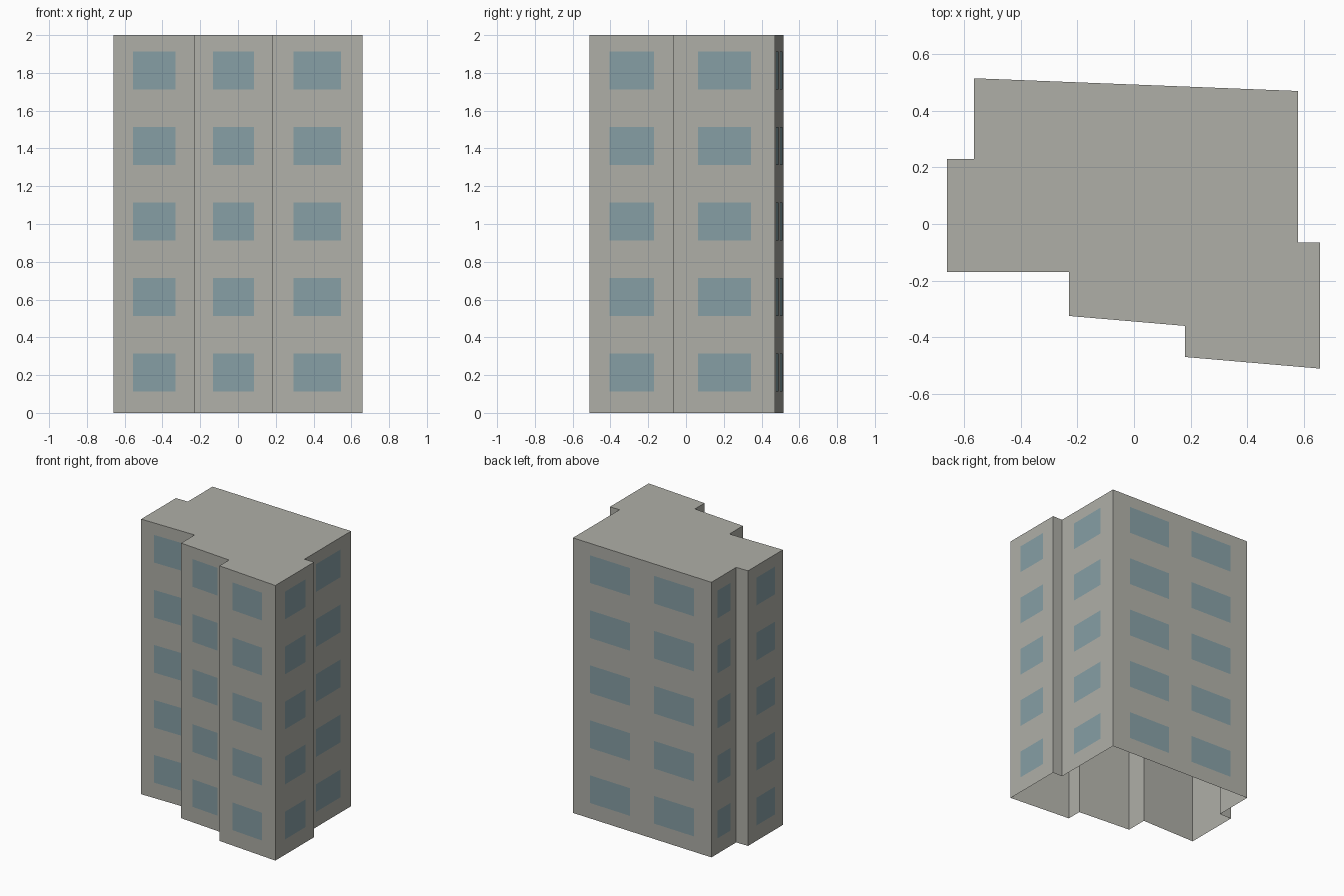
import bpy, bmesh
from mathutils import Vector

cube = bpy.data.objects.get("Cube")
if cube:
    bpy.data.objects.remove(cube, do_unlink=True)

HEIGHT = 2.0
FLOORS = 5
STOREY = HEIGHT / FLOORS
SILL, WINDOW_HEIGHT = 0.113, 0.201
OFFSET = 0.002          # window panes sit just proud of the wall

# Footprint corners, counter-clockwise, each with the pane spans
# (fractions of length) on the wall that starts there
SINGLE = [(0.24, 0.765)]
DOUBLE = [(0.125, 0.415), (0.585, 0.875)]
FOOTPRINT = [
    ((-0.66, 0.23), SINGLE),      # left wall
    ((-0.66, -0.17), SINGLE),     # front, left bay
    ((-0.23, -0.17), []),
    ((-0.23, -0.325), SINGLE),    # front, middle bay
    ((0.18, -0.36), []),
    ((0.18, -0.47), SINGLE),      # front, right bay
    ((0.658, -0.511), SINGLE),    # right wall, front bay
    ((0.658, -0.065), []),
    ((0.58, -0.065), SINGLE),     # right wall, rear bay
    ((0.58, 0.47), DOUBLE),       # back wall
    ((-0.565, 0.515), SINGLE),    # left wall, rear bay
    ((-0.565, 0.23), []),
]


def material(name, colour):
    mat = bpy.data.materials.new(name)
    mat.use_nodes = True
    mat.diffuse_color = colour
    mat.node_tree.nodes["Principled BSDF"].inputs["Base Color"].default_value = colour
    return mat


def add_object(name, bm, mat):
    mesh = bpy.data.meshes.new(name)
    bm.to_mesh(mesh)
    bm.free()
    mesh.materials.append(mat)
    obj = bpy.data.objects.new(name, mesh)
    bpy.context.collection.objects.link(obj)
    return obj


def upright_quad(bm, a, b, low, high):
    corners = [(a, low), (b, low), (b, high), (a, high)]
    return bm.faces.new([bm.verts.new((p.x, p.y, z)) for p, z in corners])


concrete = material("concrete grey", (0.43, 0.43, 0.39, 1))
glass = material("window blue", (0.24, 0.345, 0.375, 1))

points = [Vector(corner) for corner, _ in FOOTPRINT]
walls = bmesh.new()
panes = bmesh.new()

# Walls and window panes, one footprint edge at a time
for i, (_, spans) in enumerate(FOOTPRINT):
    start, end = points[i], points[(i + 1) % len(points)]
    upright_quad(walls, start, end, 0, HEIGHT)
    along = end - start
    outward = Vector((along.y, -along.x)).normalized() * OFFSET
    for left, right in spans:
        for floor in range(FLOORS):
            low = floor * STOREY + SILL
            upright_quad(panes, start + along * left + outward,
                         start + along * right + outward, low, low + WINDOW_HEIGHT)

# Flat roof; the underside stays open
walls.faces.new([walls.verts.new((p.x, p.y, HEIGHT)) for p in points])
bmesh.ops.remove_doubles(walls, verts=walls.verts, dist=0.0001)

add_object("building_shell", walls, concrete)
add_object("window_panes", panes, glass)
